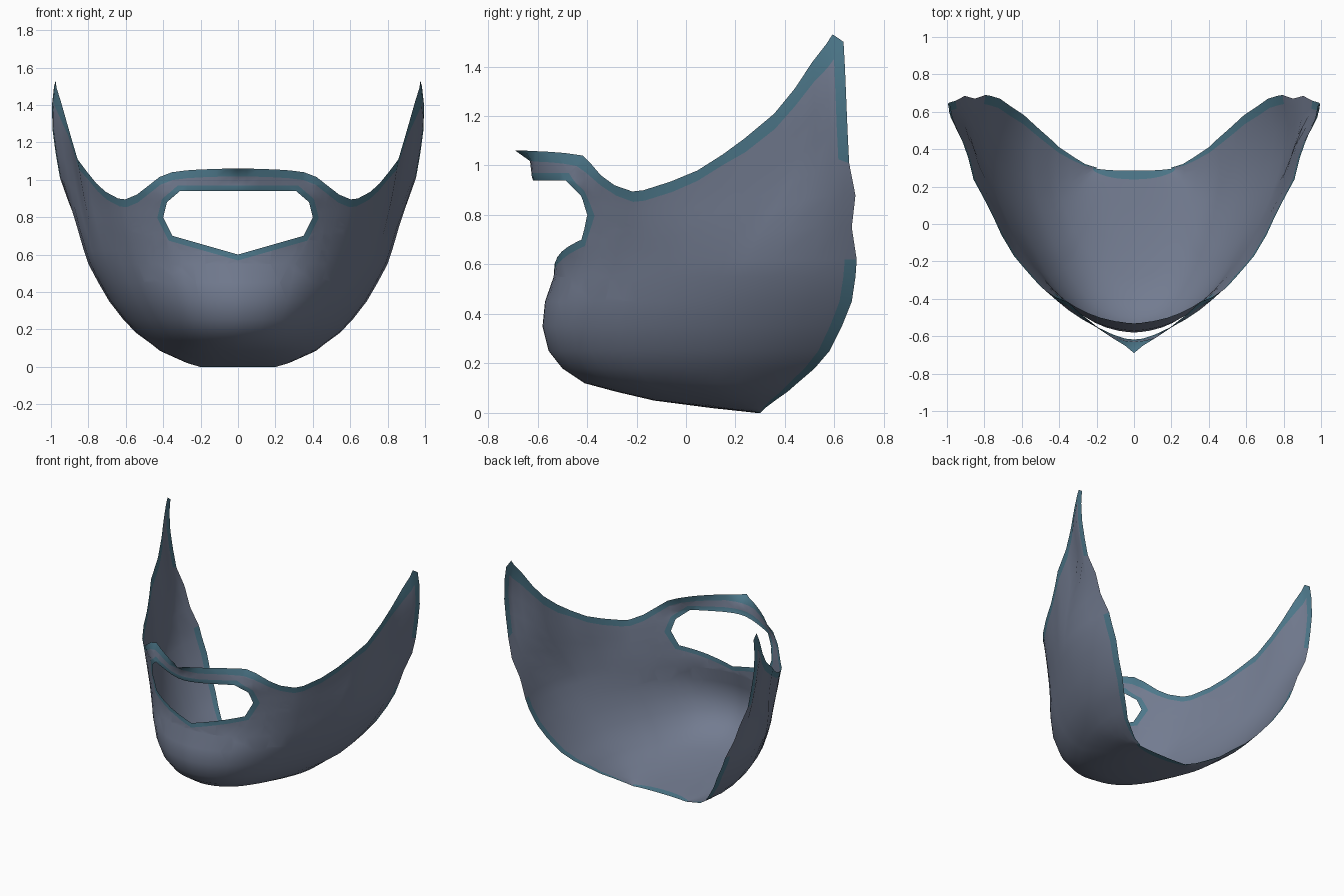
import bpy
import bmesh
from mathutils import Vector

cube = bpy.data.objects.get("Cube")
if cube:
    bpy.data.objects.remove(cube, do_unlink=True)


def make_material(name, rgb):
    mat = bpy.data.materials.new(name)
    mat.use_nodes = True
    color = (*rgb, 1)
    mat.diffuse_color = color
    shader = mat.node_tree.nodes["Principled BSDF"]
    shader.inputs["Base Color"].default_value = color
    shader.inputs["Roughness"].default_value = 0.7
    return mat


def interpolate(table, key):
    """Linear lookup of the remaining columns of a table sorted by its first."""
    for low, high in zip(table, table[1:]):
        if key <= high[0]:
            f = (key - low[0]) / (high[0] - low[0])
            return [a + (b - a) * f for a, b in zip(low[1:], high[1:])]
    return table[-1][1:]


# Height, front y, half width and back y of each horizontal slice
SLICES = [
    (0, .285, .21, .3), (.02, .1, .28, .32), (.05, -.13, .35, .36),
    (.085, -.28, .43, .41), (.12, -.41, .475, .45), (.18, -.5, .56, .52),
    (.25, -.555, .63, .58), (.35, -.58, .71, .63), (.45, -.57, .77, .67),
    (.55, -.535, .825, .685), (.62, -.53, .85, .69), (.75, -.55, .89, .67),
    (.88, -.59, .925, .685), (1, -.645, .95, .66), (1.2, -.65, .985, .65),
    (1.35, -.65, 1, .645), (1.53, -.65, .98, .635),
]

# Across one half: width fraction, depth fraction low and high, top edge height
COLUMNS = [
    (0, 0, 0, 1.06), (.05, .002, .004, 1.06), (.12, .008, .022, 1.058),
    (.21, .022, .055, 1.055), (.29, .042, .088, 1.05), (.37, .07, .127, 1.04),
    (.44, .1, .165, 1.015), (.52, .15, .22, .96), (.58, .195, .262, .92),
    (.65, .255, .312, .895), (.69, .3, .345, .9), (.755, .375, .44, .935),
    (.8, .43, .53, .98), (.845, .495, .61, 1.045), (.885, .555, .68, 1.11),
    (.9, .585, .775, 1.21), (.92, .62, .84, 1.31), (.955, .72, .9, 1.42),
    (.985, .86, .945, 1.49), (.995, .96, .967, 1.53), (1, 1, 1, 1.5),
]

# Right half of the mouth opening, from the bottom centre up
MOUTH = [(0, .6), (.35, .7), (.4, .8), (.38, .88), (.31, .94), (0, .94)]

FIXED_ROWS = [0, .005] + [s[0] for s in SLICES[1:11]]
RISING_ROWS = 6


def row_heights(column):
    """Fixed low rows, rising rows to the trim, then the top edge."""
    fraction, top = column[0], column[3]
    base = FIXED_ROWS[-1]
    trim = top - .042 - max(0, fraction - .85) * .4
    rising = [base + (trim - base) * (k + 1) / RISING_ROWS for k in range(RISING_ROWS)]
    return FIXED_ROWS + rising + [top]


def shell_point(side, column, z):
    fraction, low, high, top = column
    front, width, back = interpolate(SLICES, z)
    blend = min(1, max(0, (z - .6) / .4))
    depth = low + (high - low) * blend
    # The low back edge tucks in towards the throat
    tuck = 1 - .07 * (1 - blend) * max(0, depth - .82) / .18
    # The shoulders of the upper bar lean back
    shoulder = max(0, 1 - abs(fraction - .38) / .3)
    lean = .065 * shoulder * min(1, max(0, (z - .94) / .1))
    y = front + (back - front) * depth + lean
    return Vector((side * fraction * width * tuck, y, z))


def mouth_planes(margin):
    """Cutting planes around the opening, facing outward."""
    planes = []
    for (xa, za), (xb, zb) in zip(MOUTH, MOUTH[1:]):
        normal = Vector((zb - za, 0, xa - xb)).normalized()
        point = Vector((xa, 0, za)) + normal * margin
        planes.append((point, normal))
        planes.append((Vector((-point.x, 0, point.z)), Vector((-normal.x, 0, normal.z))))
    return planes


def inside(face, planes):
    center = face.calc_center_median()
    return center.y < 0 and all((center - p).dot(n) < 1e-5 for p, n in planes)


# Curved shell grid from the right tip round the chin to the left tip
bm = bmesh.new()
trim_layer = bm.faces.layers.int.new("trim")
layout = [(-1, c) for c in reversed(COLUMNS[1:])] + [(1, c) for c in COLUMNS]
grid = [[bm.verts.new(shell_point(side, c, z)) for z in row_heights(c)]
        for side, c in layout]
last_column = len(grid) - 2
last_row = len(grid[0]) - 2
for j, (left, right) in enumerate(zip(grid, grid[1:])):
    for i in range(last_row + 1):
        face = bm.faces.new((left[i], right[i], right[i + 1], left[i + 1]))
        z = face.calc_center_median().z
        back_edge = j in (0, last_column) and (z < .6 or z > 1.05)
        face[trim_layer] = int(i in (0, last_row) or back_edge)

# Small point at the middle of the upper bar
middle = len(COLUMNS) - 1
grid[middle][-1].co.y = -.69
for j in (middle - 1, middle + 1):
    grid[j][-1].co.y = -.65
for j in (middle - 1, middle, middle + 1):
    grid[j][-2].co.y += .015

# Mouth opening with a trim band round it
opening, band = mouth_planes(0), mouth_planes(.03)
for point, normal in band + opening:
    faces = [f for f in bm.faces if f.calc_center_median().y < -.15
             and abs(f.calc_center_median().x) < .55 and f.calc_center_median().z > .5]
    edges = {e for f in faces for e in f.edges}
    verts = {v for f in faces for v in f.verts}
    bmesh.ops.bisect_plane(bm, geom=faces + list(edges) + list(verts),
                           plane_co=point, plane_no=normal, dist=1e-5)
for face in bm.faces:
    if inside(face, band):
        face[trim_layer] = 1
bmesh.ops.delete(bm, geom=[f for f in bm.faces if inside(f, opening)], context="FACES")

for face in bm.faces:
    face.material_index = face[trim_layer]
    face.smooth = True
bm.faces.layers.int.remove(trim_layer)

mesh = bpy.data.meshes.new("face_shell")
bm.to_mesh(mesh)
bm.free()
mesh.materials.append(make_material("slate_blue", (.17, .2, .28)))
mesh.materials.append(make_material("teal_trim", (.075, .19, .26)))
shell = bpy.data.objects.new("face_shell", mesh)
bpy.context.collection.objects.link(shell)
